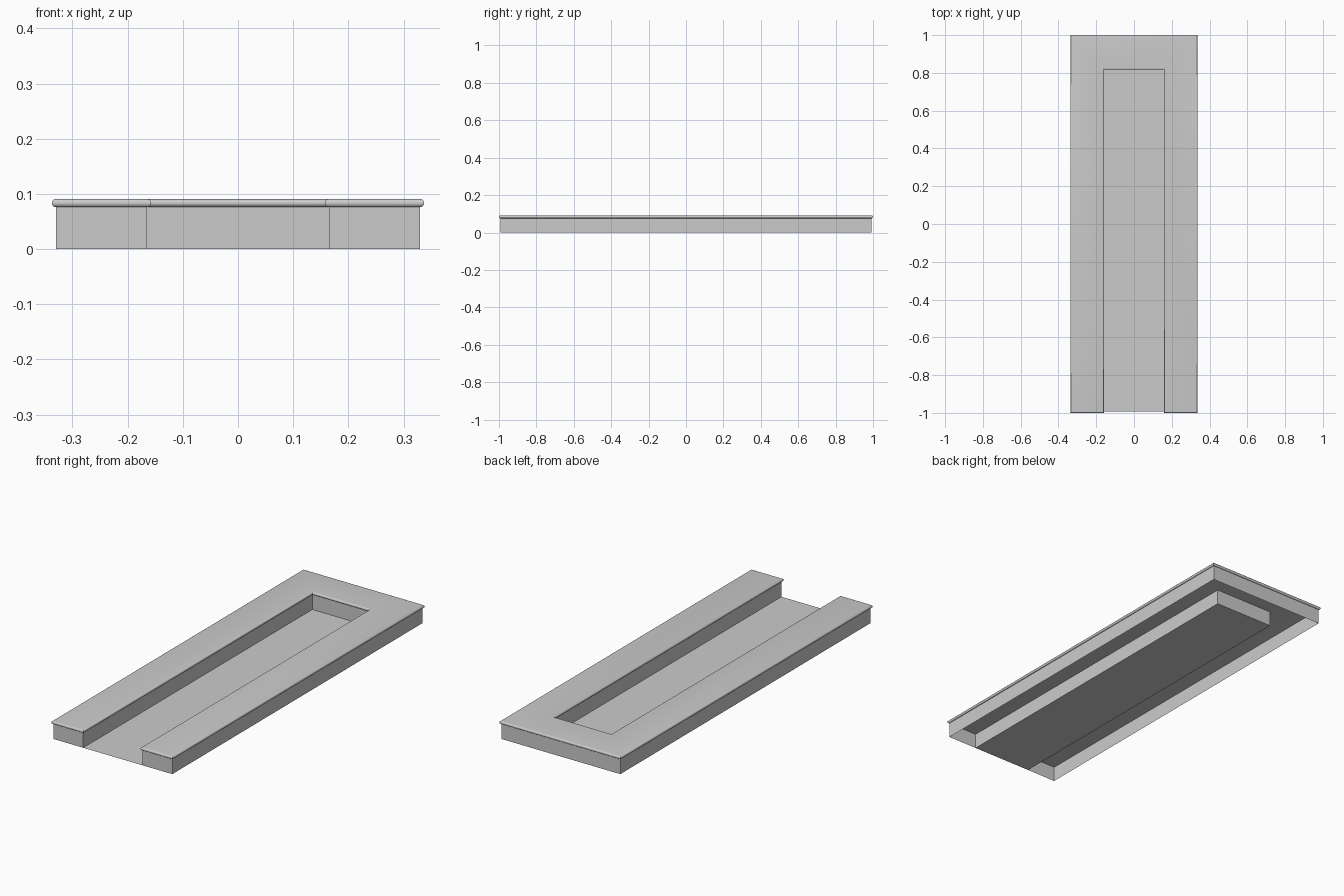
import bpy, bmesh, math

if "Cube" in bpy.data.objects:
    bpy.data.objects.remove(bpy.data.objects["Cube"])

WALL_TOP, RADIUS = 0.076, 0.0074


def u_outline(grow):
    """U-shaped outline, open towards -y, offset outwards by grow."""
    xo, xi = 0.33 + grow, 0.165 - grow
    front, back, inner_back = -0.9926 - grow, 0.9926 + grow, 0.825 - grow + 0.0
    # the inner rim of the back run moves towards the front as the outline grows
    outer = [(xo, front), (xo, back), (-xo, back), (-xo, front)]
    inner = [(-xi, front), (-xi, inner_back), (xi, inner_back), (xi, front)]
    return outer + inner


def make_object(name, rings, capped):
    """Bridge stacked (grow, z) outlines, optionally capped with mitred quads."""
    bm = bmesh.new()
    loops = [[bm.verts.new((x, y, z)) for x, y in u_outline(g)] for g, z in rings]
    for a, b in zip(loops, loops[1:]):
        for i in range(8):
            j = (i + 1) % 8
            bm.faces.new((a[i], a[j], b[j], b[i]))
    if capped:
        for loop in (loops[0], loops[-1]):
            for i in range(3):
                bm.faces.new((loop[i], loop[i + 1], loop[6 - i], loop[7 - i]))
    bmesh.ops.recalc_face_normals(bm, faces=bm.faces)
    mesh = bpy.data.meshes.new(name)
    bm.to_mesh(mesh)
    bm.free()
    ob = bpy.data.objects.new(name, mesh)
    bpy.context.collection.objects.link(ob)
    return ob


# Hollow curb walls, open underneath
make_object("curb_walls", [(0, 0), (0, WALL_TOP)], False)

# Coping slab with a half-round edge all the way round
steps = 10
arc = [-math.pi / 2 + math.pi * k / steps for k in range(steps + 1)]
coping = make_object(
    "coping",
    [(RADIUS * math.cos(t), WALL_TOP + RADIUS + RADIUS * math.sin(t)) for t in arc],
    True)
bpy.context.view_layer.objects.active = coping
coping.select_set(True)
bpy.ops.object.shade_smooth_by_angle(angle=math.radians(35))

# Basin floor between the walls
bpy.ops.mesh.primitive_plane_add(size=1, location=(0, (0.825 - 0.9926) / 2, 0))
floor = bpy.context.object
floor.name = "basin_floor"
floor.scale = (0.33, 0.825 + 0.9926, 1)
